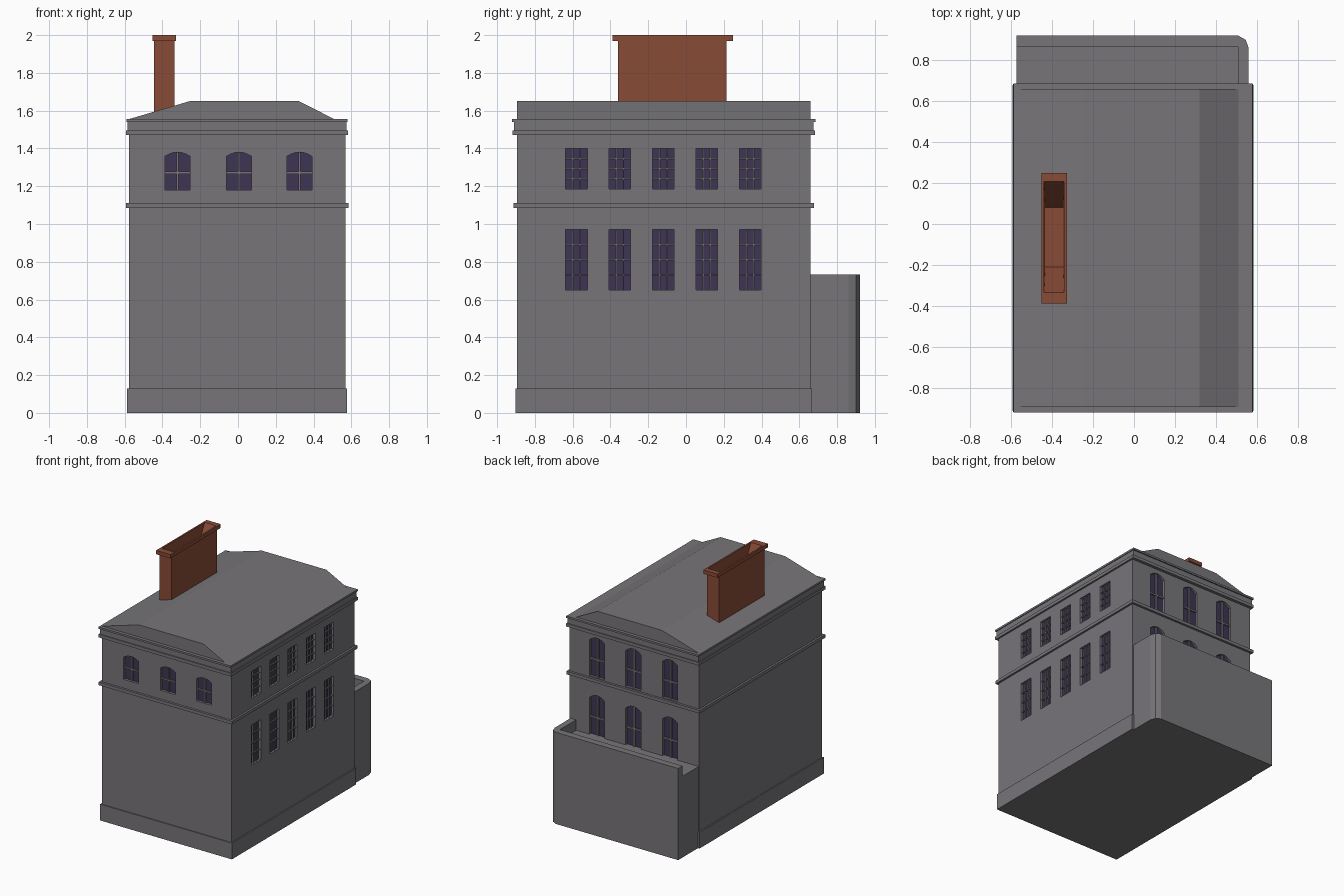
import bpy, bmesh, math

if "Cube" in bpy.data.objects:
    bpy.data.objects.remove(bpy.data.objects["Cube"])

def material(name, rgb):
    m = bpy.data.materials.new(name)
    m.diffuse_color = (*rgb, 1)
    m.use_nodes = True
    m.node_tree.nodes["Principled BSDF"].inputs["Base Color"].default_value = m.diffuse_color
    return m

STONE = material("grey stone", (0.185, 0.178, 0.191))
GLASS = material("violet glass", (0.048, 0.036, 0.085))
BRICK = material("red brick", (0.25, 0.07, 0.037))

def loft(bm, rings):
    """Skin a list of equal-length point rings and cap both ends."""
    vs = [[bm.verts.new(p) for p in r] for r in rings]
    n = len(vs[0])
    for a, b in zip(vs, vs[1:]):
        for i in range(n):
            j = (i + 1) % n
            bm.faces.new((a[i], a[j], b[j], b[i]))
    bm.faces.new(vs[0][::-1])
    bm.faces.new(vs[-1])

def rect(z, x0, x1, y0, y1):
    return [(x0, y0, z), (x1, y0, z), (x1, y1, z), (x0, y1, z)]

def make(name, bm, *mats):
    bmesh.ops.recalc_face_normals(bm, faces=bm.faces[:])
    me = bpy.data.meshes.new(name)
    bm.to_mesh(me)
    bm.free()
    for m in mats:
        me.materials.append(m)
    ob = bpy.data.objects.new(name, me)
    bpy.context.collection.objects.link(ob)
    return ob

def cut(ob, cutter):
    mod = ob.modifiers.new("cut", 'BOOLEAN')
    mod.operation = 'DIFFERENCE'
    mod.solver = 'EXACT'
    mod.object = cutter
    bpy.context.view_layer.objects.active = ob
    bpy.ops.object.modifier_apply(modifier=mod.name)
    bpy.data.objects.remove(cutter)

# House walls with plinth, string course and stepped cornice
X0, X1, Y0, Y1 = -0.578, 0.568, -0.895, 0.66
steps = [(0, .01, .008), (.13, .01, .008), (.13, 0, 0), (1.085, 0, 0),
         (1.085, .016, .018), (1.11, .016, .018), (1.11, 0, 0), (1.47, 0, 0),
         (1.47, .014, .024), (1.495, .014, .024), (1.495, .006, .016),
         (1.54, .006, .016), (1.54, .012, .026), (1.555, .012, .026)]
bm = bmesh.new()
loft(bm, [rect(z, X0 - dx, X1 + dx, Y0 - dy, Y1 + dy) for z, dx, dy in steps])
walls = make("house_walls", bm, STONE, GLASS)

# Window placement: u runs along the wall, d is the depth into it
DEPTH = 0.02
WALL_MAP = {
    "front": lambda u, z, d: (u, Y0 + d, z),
    "back": lambda u, z, d: (u, Y1 - d, z),
    "right": lambda u, z, d: (X1 - d, u, z),
}
cut_bm, bar_bm = bmesh.new(), bmesh.new()

def slab(bm, side, pts, d0, d1):
    f = WALL_MAP[side]
    loft(bm, [[f(u, z, d) for u, z in pts] for d in (d0, d1)])

def box(bm, side, u0, u1, z0, z1, d0, d1):
    slab(bm, side, [(u0, z0), (u1, z0), (u1, z1), (u0, z1)], d0, d1)

def window(side, u, width, z0, z1, cols, bars_z, arch=0.0, t=0.009):
    h = width / 2
    pts = [(u - h, z0), (u + h, z0)]
    if arch:
        for i in range(7):
            k = 1 - i / 3
            pts.append((u + h * k, z1 - arch * k * k))
    else:
        pts += [(u + h, z1), (u - h, z1)]
    slab(cut_bm, side, pts, -0.02, DEPTH)
    for i in range(1, cols):
        c = u - h + width * i / cols
        box(bar_bm, side, c - t / 2, c + t / 2, z0, z1 - 0.001, 0.01, DEPTH)
    for z in bars_z:
        box(bar_bm, side, u - h, u + h, z - t / 2, z + t / 2, 0.009, DEPTH)

for u in (-0.32, 0.005, 0.325):
    window("front", u, 0.133, 1.18, 1.38, 2, [1.272], 0.022, 0.012)
    window("back", u, 0.135, 0.65, 0.975, 2, [0.79], 0.03, 0.014)
    window("back", u, 0.135, 1.118, 1.435, 2, [1.255], 0.03, 0.014)
for i in range(5):
    u = -0.58 + 0.23 * i
    for z0, z1 in ((0.65, 0.97), (1.185, 1.40)):
        rows = [z0 + (z1 - z0) * k / 4 for k in (1, 2, 3)]
        window("right", u, 0.115, z0, z1, 3, rows, 0, 0.007)

cut(walls, make("window_cutter", cut_bm))
make("window_bars", bar_bm, STONE)

# Glass is the back face of every recess
for p in walls.data.polygons:
    c, n = p.center, p.normal
    p.material_index = int(
        (n.y < -.9 and abs(c.y - Y0 - DEPTH) < 1e-3) or
        (n.y > .9 and abs(c.y - Y1 + DEPTH) < 1e-3) or
        (n.x > .9 and abs(c.x - X1 + DEPTH) < 1e-3))

# Low roof with a flat ridge
roof = [(X0, 1.555), (0.51, 1.555), (0.32, 1.652), (-0.25, 1.652)]
bm = bmesh.new()
loft(bm, [[(x, y, z) for x, z in roof] for y in (Y0, Y1)])
make("roof", bm, STONE)

# Rear annex with chamfered corner, sunken terrace open on one side
plan = [(-.575, Y1), (.56, Y1), (.56, .86), (.546, .9), (.51, .92), (-.575, .92)]
bm = bmesh.new()
loft(bm, [[(x, y, z) for x, y in plan] for z in (0, 0.733)])
annex = make("rear_annex", bm, STONE)
bm = bmesh.new()
loft(bm, [rect(z, -0.7, 0.51, 0.6, 0.865) for z in (0.65, 0.9)])
cut(annex, make("terrace_cutter", bm))

# Long chimney with cap and hopper-shaped opening
bm = bmesh.new()
loft(bm, [rect(1.56, -.444, -.335, -.36, .215),
          rect(1.97, -.444, -.335, -.36, .215),
          rect(1.97, -.453, -.328, -.388, .25),
          rect(2.0, -.453, -.328, -.388, .25),
          rect(2.0, -.44, -.341, -.335, .208),
          rect(1.78, -.434, -.345, -.21, .08)])
make("chimney", bm, BRICK)
